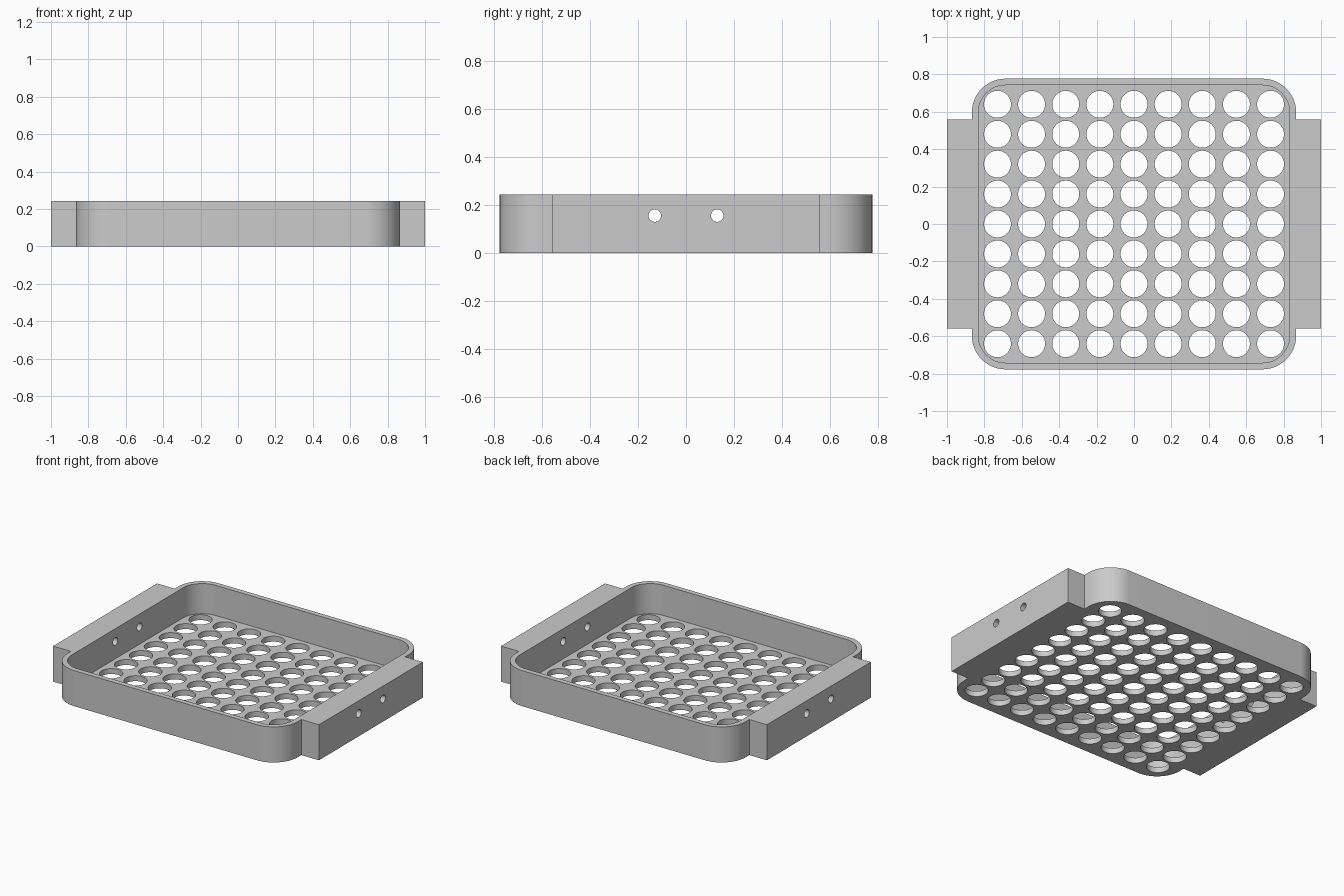
import bpy, bmesh, math
from mathutils import Matrix

cube = bpy.data.objects.get("Cube")
if cube:
    bpy.data.objects.remove(cube, do_unlink=True)

HEIGHT, FLOOR = 0.242, 0.037
HALF_X, HALF_Y, WALL, RADIUS = 0.867, 0.777, 0.035, 0.18
TAB_Y = 0.558

grey = bpy.data.materials.new("light grey plastic")
grey.use_nodes = True
grey.diffuse_color = (0.6, 0.6, 0.6, 1)
grey.node_tree.nodes["Principled BSDF"].inputs["Base Color"].default_value = (0.6, 0.6, 0.6, 1)


def make_object(name, bm):
    bmesh.ops.recalc_face_normals(bm, faces=bm.faces)
    mesh = bpy.data.meshes.new(name)
    bm.to_mesh(mesh)
    bm.free()
    mesh.materials.append(grey)
    obj = bpy.data.objects.new(name, mesh)
    bpy.context.collection.objects.link(obj)
    return obj


def corner(hx, hy, r, steps=16):
    """Rounded corner in the +x +y quarter, running anticlockwise."""
    angles = [math.pi / 2 * i / steps for i in range(steps + 1)]
    return [(hx - r + r * math.cos(a), hy - r + r * math.sin(a)) for a in angles]


def prism(name, quarter, z0, z1):
    """Mirror a quarter outline into a closed loop and extrude it."""
    half = quarter + [(-x, y) for x, y in reversed(quarter)]
    outline = half + [(-x, -y) for x, y in half]
    bm = bmesh.new()
    face = bm.faces.new([bm.verts.new((x, y, z0)) for x, y in outline])
    top = bmesh.ops.extrude_face_region(bm, geom=[face])["geom"]
    bmesh.ops.translate(bm, vec=(0, 0, z1 - z0),
                        verts=[v for v in top if isinstance(v, bmesh.types.BMVert)])
    return make_object(name, bm)


def drills(name, matrices, radius, depth, sides):
    bm = bmesh.new()
    for m in matrices:
        bmesh.ops.create_cone(bm, cap_ends=True, segments=sides, radius1=radius,
                              radius2=radius, depth=depth, matrix=m)
    return make_object(name, bm)


# Tray body with a mounting block on each side
tab = [(1, TAB_Y), (HALF_X, TAB_Y)]
tray = prism("perforated_tray", tab + corner(HALF_X, HALF_Y, RADIUS), 0, HEIGHT)

# Cavity, drain holes in the floor, screw holes through the blocks
cavity = prism("cavity_cutter",
               corner(HALF_X - WALL, HALF_Y - WALL, RADIUS - WALL), FLOOR, HEIGHT + 0.1)
floor_holes = drills("floor_hole_cutter",
                     [Matrix.Translation((0.1825 * i, 0.16 * j, 0))
                      for i in range(-4, 5) for j in range(-4, 5)], 0.072, 0.2, 48)
screw_holes = drills("screw_hole_cutter",
                     [Matrix.Translation((0, y, 0.155)) @ Matrix.Rotation(math.pi / 2, 4, "Y")
                      for y in (-0.13, 0.13)], 0.026, 2.4, 32)

bpy.ops.object.select_all(action="DESELECT")
bpy.context.view_layer.objects.active = tray
tray.select_set(True)
for cutter in (cavity, floor_holes, screw_holes):
    cutter.hide_render = True
    mod = tray.modifiers.new(cutter.name, "BOOLEAN")
    mod.operation = "DIFFERENCE"
    mod.solver = "EXACT"
    mod.object = cutter
    bpy.ops.object.modifier_apply(modifier=mod.name)
    bpy.data.objects.remove(cutter, do_unlink=True)

bpy.ops.object.shade_smooth_by_angle(angle=math.radians(30))
